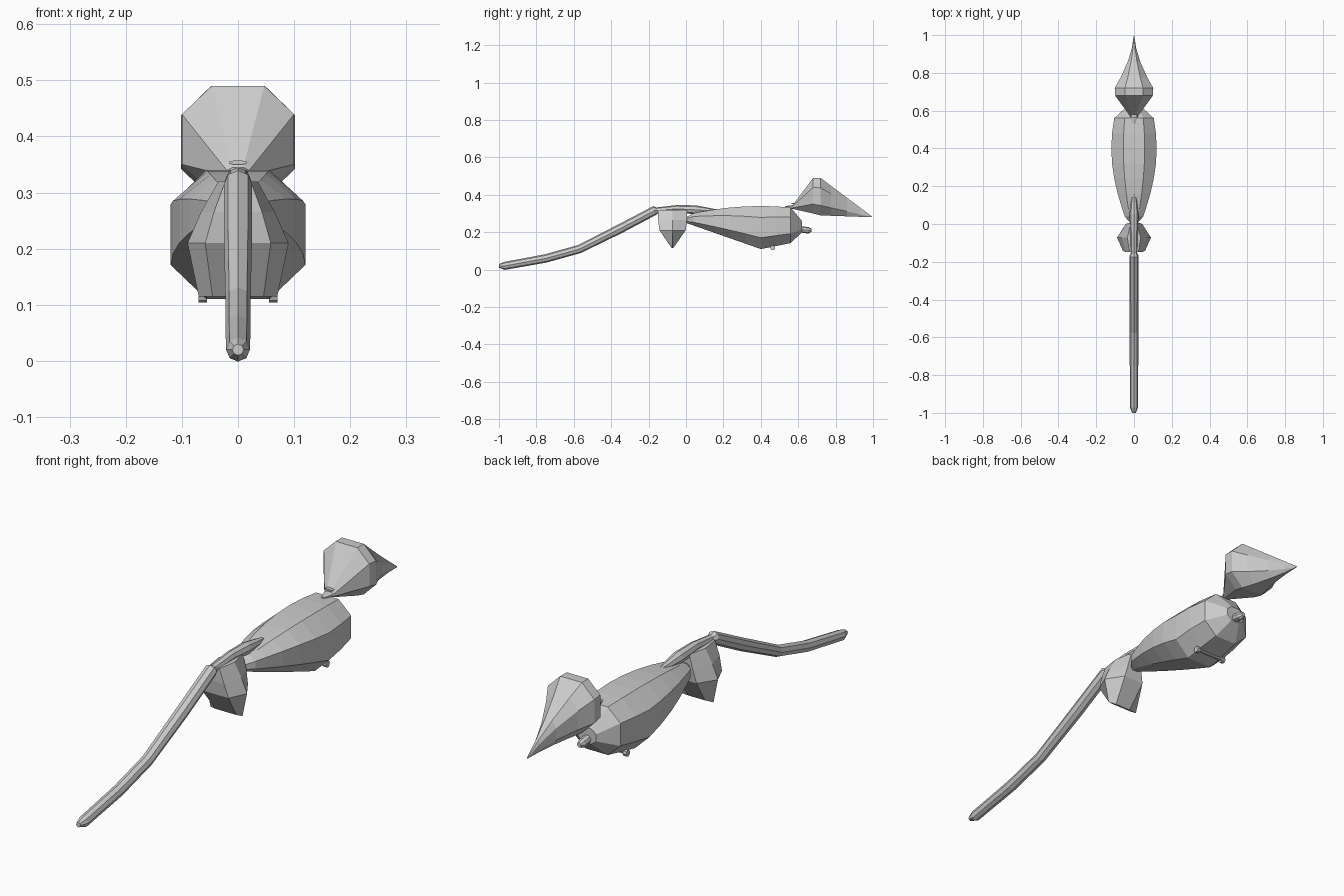
import bpy, bmesh
from math import cos

default_cube = bpy.data.objects.get("Cube")
if default_cube:
    bpy.data.objects.remove(default_cube)

grey = bpy.data.materials.new("plain grey")
grey.use_nodes = True
grey.diffuse_color = (0.6, 0.6, 0.6, 1)
grey.node_tree.nodes["Principled BSDF"].inputs["Base Color"].default_value = grey.diffuse_color

# Octagon with flat top, bottom and sides
NEAR = 0.47
OCTAGON = [(1, -NEAR), (1, NEAR), (NEAR, 1), (-NEAR, 1),
           (-1, NEAR), (-1, -NEAR), (-NEAR, -1), (NEAR, -1)]


def add_object(name, data):
    """Place a mesh or curve in the scene with the grey material."""
    data.materials.append(grey)
    bpy.context.collection.objects.link(bpy.data.objects.new(name, data))


def skin(name, rings):
    """Join matching rings of points into a closed, flat-shaded part."""
    bm = bmesh.new()
    loops = [[bm.verts.new(point) for point in ring] for ring in rings]
    for ring, following in zip(loops, loops[1:]):
        for i in range(len(ring)):
            bm.faces.new((ring[i - 1], ring[i], following[i], following[i - 1]))
    bm.faces.new(loops[0])
    bm.faces.new(loops[-1])
    bmesh.ops.recalc_face_normals(bm, faces=bm.faces)
    mesh = bpy.data.meshes.new(name)
    bm.to_mesh(mesh)
    bm.free()
    add_object(name, mesh)


def octagon_ring(y, half_width, bottom, top):
    """Octagonal cross-section at one place along the model."""
    centre, half_height = (top + bottom) / 2, (top - bottom) / 2
    return [(half_width * u, y, centre + half_height * v) for u, v in OCTAGON]


def tube(name, thickness, points):
    """Eight-sided rod; each point is x, y, z and a thickness factor."""
    curve = bpy.data.curves.new(name, "CURVE")
    curve.dimensions = "3D"
    curve.bevel_depth = thickness
    curve.bevel_resolution = 2
    curve.use_fill_caps = True
    spline = curve.splines.new("POLY")
    spline.use_smooth = False
    spline.points.add(len(points) - 1)
    for target, (x, y, z, factor) in zip(spline.points, points):
        target.co = (x, y, z, 1)
        target.radius = factor
    add_object(name, curve)


# Swollen body: arched back, belly lowest at the girth, blunt rear cap
GIRTH_Y, GIRTH = 0.4, 0.12


def body_ring(y):
    offset = y - GIRTH_Y
    belly_slope = 0.35 if offset < 0 else 0.2
    return octagon_ring(y, GIRTH * cos(3.2 * offset),
                        0.11 + belly_slope * abs(offset),
                        0.34 - 0.3 * offset ** 2)


body_positions = [0.04] + [GIRTH_Y * step / 5 for step in range(1, 8)]
skin("body", [octagon_ring(0, 0.015, 0.25, 0.28)]
     + [body_ring(y) for y in body_positions]
     + [octagon_ring(0.62, 0.04, 0.2, 0.26)])

# Flared head: short cone in front, long concave point behind
HEAD_Y, HEAD_Z, HEAD_RADIUS = 0.72, 0.39, 0.1


def head_ring(t):
    """Ring behind the rim, from the rim at 0 to the tip at 1."""
    centre = HEAD_Z - 0.11 * t
    half_height = HEAD_RADIUS * (1 - t)
    return octagon_ring(HEAD_Y + (1 - HEAD_Y) * t, HEAD_RADIUS * (1 - t) ** 1.7 + 0.002,
                        centre - half_height, centre + half_height)


skin("head", [octagon_ring(0.53, 0.006, 0.33, 0.34),
              octagon_ring(0.57, 0.02, 0.325, 0.345),
              octagon_ring(0.68, HEAD_RADIUS, 0.3, HEAD_Z + HEAD_RADIUS)]
     + [head_ring(t) for t in (0, 0.2, 0.5, 0.75, 0.98)])

# Small plate on the front of the head
skin("head_plate", [octagon_ring(y, 0.016, 0.35, 0.357) for y in (0.565, 0.585)])

# Long curved rod with blunt ends
tube("long_rod", 0.025, [(0, -1, 0.02, 0.4), (0, -0.97, 0.02, 0.85), (0, -0.75, 0.06, 0.9),
                         (0, -0.57, 0.11, 0.9), (0, -0.35, 0.22, 1), (0, -0.17, 0.315, 1),
                         (0, -0.15, 0.315, 0.6)])

# Thin neck joining rod and body, tapering away on the back
tube("neck", 0.02, [(0, -0.17, 0.315, 0.8), (0, -0.05, 0.325, 1), (0, 0.05, 0.32, 1.2),
                    (0, 0.12, 0.315, 0.8), (0, 0.19, 0.315, 0.1)])

# Hanging wedge below the neck, ending in a sideways edge
HEXAGON = [(-0.65, -1), (0.65, -1), (1, 0), (0.5, 1), (-0.5, 1), (-1, 0)]


def wedge_ring(z, half_width, half_depth):
    return [(half_width * u, half_depth * v - 0.072, z) for u, v in HEXAGON]


skin("hanging_wedge", [wedge_ring(0.32, 0.035, 0.077), wedge_ring(0.265, 0.066, 0.077),
                       wedge_ring(0.21, 0.09, 0.07), wedge_ring(0.115, 0.07, 0.004)])

# Peg at the back of the body
tube("rear_peg", 0.017, [(0, 0.58, 0.22, 1), (0, 0.655, 0.21, 1), (0, 0.67, 0.21, 0.5)])

# Thin crossbar under the body with a knob on each end
BAR_Y, BAR_Z = 0.463, 0.117
tube("crossbar", 0.006, [(-0.06, BAR_Y, BAR_Z, 1), (0.06, BAR_Y, BAR_Z, 1)])
for side, label in ((-1, "right"), (1, "left")):
    tube(label + "_bar_knob", 0.013, [(side * 0.055, BAR_Y, BAR_Z, 1), (side * 0.07, BAR_Y, BAR_Z, 1)])
